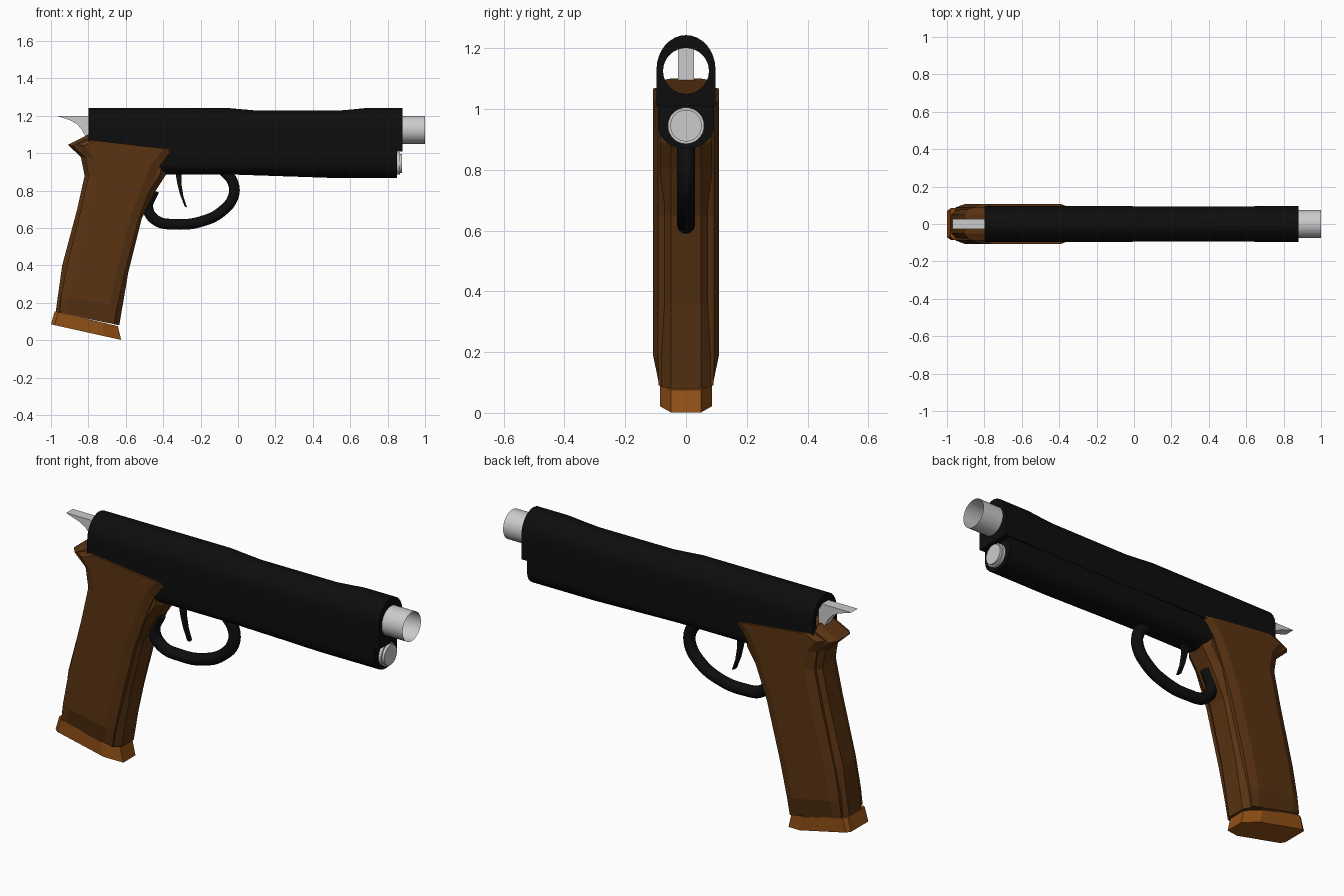
import bpy, bmesh, math
from mathutils import Vector

if "Cube" in bpy.data.objects:
    bpy.data.objects.remove(bpy.data.objects["Cube"])


def material(name, rgb):
    m = bpy.data.materials.new(name)
    m.diffuse_color = (*rgb, 1)
    m.use_nodes = True
    m.node_tree.nodes["Principled BSDF"].inputs["Base Color"].default_value = m.diffuse_color
    return m


BLACK = material("black_metal", (0.004, 0.004, 0.004))
WOOD = material("dark_wood", (0.1, 0.033, 0.006))
LIGHT_WOOD = material("light_wood", (0.28, 0.08, 0.008))


def finish(ob, mat=None, angle=None):
    if mat:
        ob.data.materials.append(mat)
    if angle:
        bpy.ops.object.select_all(action='DESELECT')
        bpy.context.view_layer.objects.active = ob
        ob.select_set(True)
        bpy.ops.object.shade_smooth_by_angle(angle=math.radians(angle))
    return ob


def loft(name, rings, mat=None, angle=None, caps=True):
    """Skin a list of closed rings of 3D points."""
    bm = bmesh.new()
    vs = [[bm.verts.new(p) for p in r] for r in rings]
    n = len(rings[0])
    for a, b in zip(vs, vs[1:]):
        for i in range(n):
            j = (i + 1) % n
            bm.faces.new((a[i], a[j], b[j], b[i]))
    if caps:
        bm.faces.new(vs[0])
        bm.faces.new(vs[-1])
    bmesh.ops.recalc_face_normals(bm, faces=bm.faces)
    me = bpy.data.meshes.new(name)
    bm.to_mesh(me)
    bm.free()
    ob = bpy.data.objects.new(name, me)
    bpy.context.collection.objects.link(ob)
    return finish(ob, mat, angle)


def plate(name, profile, half, mat=None, angle=None):
    """Flat part: xz profile given thickness along y."""
    return loft(name, [[(x, y, z) for x, z in profile] for y in (-half, half)], mat, angle)


def circle(x, z, r, n=32):
    return [(x, r * math.cos(2 * math.pi * i / n), z + r * math.sin(2 * math.pi * i / n))
            for i in range(n)]


def along_grip(stations, section):
    """Rings up the grip; station = back x,z, front x,z; section = (end, inset, y)."""
    rings = []
    for xb, zb, xf, zf, *top in stations:
        b, f = Vector((xb, 0, zb)), Vector((xf, 0, zf))
        d = (f - b).normalized()
        ring = []
        for end, inset, y in section:
            p = f - d * inset if end else b + d * inset
            if top:
                y = math.copysign(min(abs(y), top[0]), y)
            ring.append((p.x, y, p.z))
        rings.append(ring)
    return rings


# Slide: arched section with a shallow lightened stretch on top
def slide_ring(x, ry, top):
    arch = [(x, ry * math.cos(math.pi * i / 16), 1.13 + (top - 1.13) * math.sin(math.pi * i / 16))
            for i in range(17)]
    return arch + [(x, -ry, 1.01), (x, ry, 1.01)]


slide = loft("slide", [slide_ring(*s) for s in (
    (-0.80, 0.097, 1.243), (-0.07, 0.097, 1.243), (0.02, 0.094, 1.235), (0.1, 0.094, 1.228),
    (0.54, 0.094, 1.228), (0.62, 0.094, 1.235), (0.70, 0.097, 1.243), (0.88, 0.097, 1.243))], BLACK)
cutter = loft("bore_cutter", [circle(x, 1.125, 0.0755) for x in (-1, 1.2)])
cutter.hide_render = True
mod = slide.modifiers.new("bore", 'BOOLEAN')
mod.operation, mod.object, mod.solver = 'DIFFERENCE', cutter, 'EXACT'
bpy.context.view_layer.objects.active = slide
bpy.ops.object.modifier_apply(modifier="bore")
bpy.data.objects.remove(cutter)
finish(slide, None, 30)

# Open barrel tube
loft("barrel", [circle(x, 1.125, 0.075) for x in (0.3, 1.0)], None, 30, caps=False)


# Frame under the slide, with a rounded belly
def frame_ring(x, bottom):
    belly = [(x, 0.092 * math.cos(a), 0.945 + (0.945 - bottom) * math.sin(a))
             for a in (-math.pi * i / 12 for i in range(13))]
    return belly + [(x, -0.092, 1.02), (x, 0.092, 1.02)]


loft("frame", [frame_ring(*s) for s in ((-0.43, 0.885), (0.0, 0.885), (0.5, 0.868), (0.85, 0.868))],
     BLACK, 30)

# Guide rod end, a stepped disc
loft("guide_rod", [circle(x, 0.945, r) for x, r in (
    (0.84, 0.06), (0.865, 0.06), (0.865, 0.052), (0.878, 0.052))], None, 30)

# Grip core with chamfered front and back straps
core_section = [(0, 0, -0.05), (0, 0, 0.05), (0, 0.03, 0.085),
                (1, 0.03, 0.085), (1, 0, 0.05), (1, 0, -0.05),
                (1, 0.03, -0.085), (0, 0.03, -0.085)]
loft("grip_core", along_grip([
    (-0.975, 0.15, -0.635, 0.08), (-0.94, 0.40, -0.587, 0.36), (-0.86, 0.70, -0.515, 0.65),
    (-0.82, 0.88, -0.44, 0.80), (-0.84, 0.98, -0.385, 0.885), (-0.91, 1.045, -0.38, 0.96),
    (-0.86, 1.07, -0.38, 1.00), (-0.80, 1.10, -0.42, 1.02)], core_section), WOOD)

# Raised grip panel on each side
panel_stations = [
    (-0.955, 0.155, -0.66, 0.09, 0.09), (-0.945, 0.24, -0.645, 0.18), (-0.915, 0.40, -0.605, 0.36),
    (-0.84, 0.70, -0.53, 0.65), (-0.80, 0.88, -0.455, 0.85), (-0.815, 0.98, -0.42, 0.93),
    (-0.865, 1.045, -0.385, 0.98), (-0.80, 1.072, -0.35, 1.02)]
for side, s in (("right", -1), ("left", 1)):
    loft("grip_panel_" + side, along_grip(panel_stations, [
        (0, 0, s * 0.07), (0, 0, s * 0.088), (0, 0.045, s * 0.108),
        (1, 0.045, s * 0.108), (1, 0, s * 0.092), (1, 0, s * 0.07)]), WOOD)

# Flared base plate
loft("grip_base", along_grip([(-1.0, 0.085, -0.625, 0.002), (-0.98, 0.155, -0.642, 0.075)], [
    (0, 0, -0.07), (0, 0, 0.07), (0, 0.02, 0.085), (1, 0.09, 0.085),
    (1, 0, 0.05), (1, 0, -0.05), (1, 0.09, -0.085), (0, 0.02, -0.085)]), LIGHT_WOOD)

# Trigger guard: round bar swept along a loop
curve = bpy.data.curves.new("trigger_guard", 'CURVE')
curve.dimensions = '3D'
curve.bevel_depth, curve.bevel_resolution, curve.resolution_u = 0.03, 3, 6
curve.use_fill_caps = True
path = [(-0.45, 0.80), (-0.482, 0.71), (-0.44, 0.642), (-0.33, 0.62), (-0.2, 0.634),
        (-0.085, 0.69), (-0.023, 0.775), (-0.03, 0.85), (-0.075, 0.905)]
spline = curve.splines.new('BEZIER')
spline.bezier_points.add(len(path) - 1)
for bp, (x, z) in zip(spline.bezier_points, path):
    bp.co = (x, 0, z)
    bp.handle_left_type = bp.handle_right_type = 'AUTO'
guard = bpy.data.objects.new("trigger_guard", curve)
bpy.context.collection.objects.link(guard)
curve.materials.append(BLACK)
for sp in curve.splines:
    sp.use_smooth = True

# Trigger and hammer
plate("trigger", [(-0.335, 0.90), (-0.325, 0.84), (-0.31, 0.78), (-0.285, 0.715), (-0.272, 0.71),
                  (-0.292, 0.77), (-0.303, 0.84), (-0.30, 0.90)], 0.012, BLACK)
plate("hammer", [(-0.97, 1.20), (-0.78, 1.20), (-0.78, 1.08), (-0.81, 1.08), (-0.835, 1.125),
                 (-0.86, 1.155), (-0.895, 1.175)], 0.027)
